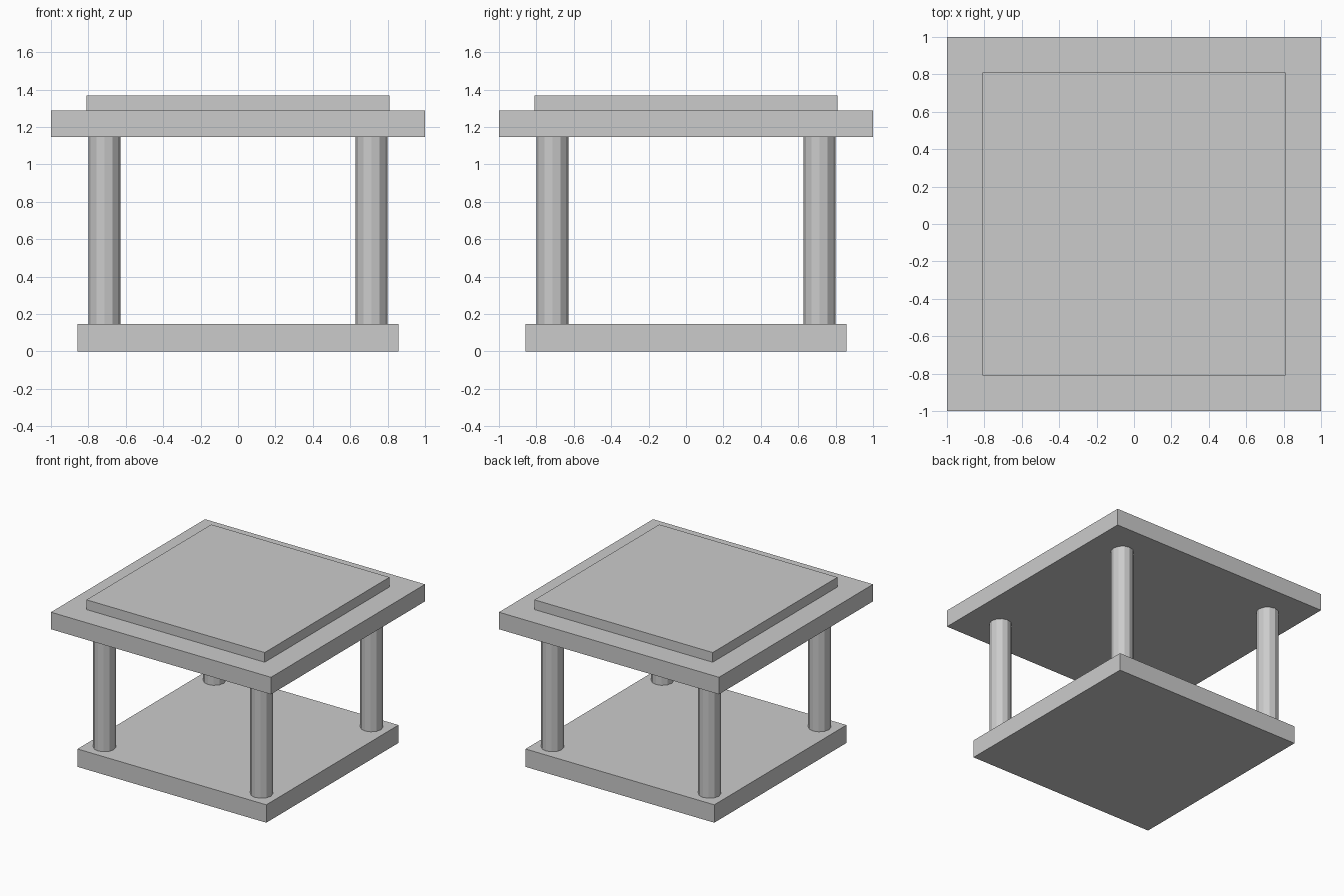
import bpy

if "Cube" in bpy.data.objects:
    bpy.data.objects.remove(bpy.data.objects["Cube"])


def slab(name, half, z0, z1):
    bpy.ops.mesh.primitive_cube_add(size=1, location=(0, 0, (z0 + z1) / 2))
    ob = bpy.context.object
    ob.name = name
    ob.scale = (2 * half, 2 * half, z1 - z0)
    bpy.ops.object.transform_apply(location=False, rotation=False, scale=True)
    return ob


def column(name, x, y, radius, z0, z1):
    bpy.ops.mesh.primitive_cylinder_add(
        vertices=12, radius=radius, depth=z1 - z0, location=(x, y, (z0 + z1) / 2))
    bpy.context.object.name = name


BASE_TOP, TABLE_BOTTOM, TABLE_TOP = 0.147, 1.147, 1.287

# Stacked square slabs
slab("base_plate", 0.858, 0, BASE_TOP)
slab("top_slab", 1.0, TABLE_BOTTOM, TABLE_TOP)
slab("raised_top_panel", 0.81, TABLE_TOP, 1.367)

# Four corner columns
for y, depth_name in ((-1, "front"), (1, "back")):
    for x, side_name in ((-1, "left"), (1, "right")):
        column(f"{depth_name}_{side_name}_column", x * 0.714, y * 0.714,
               0.085, BASE_TOP, TABLE_BOTTOM)
